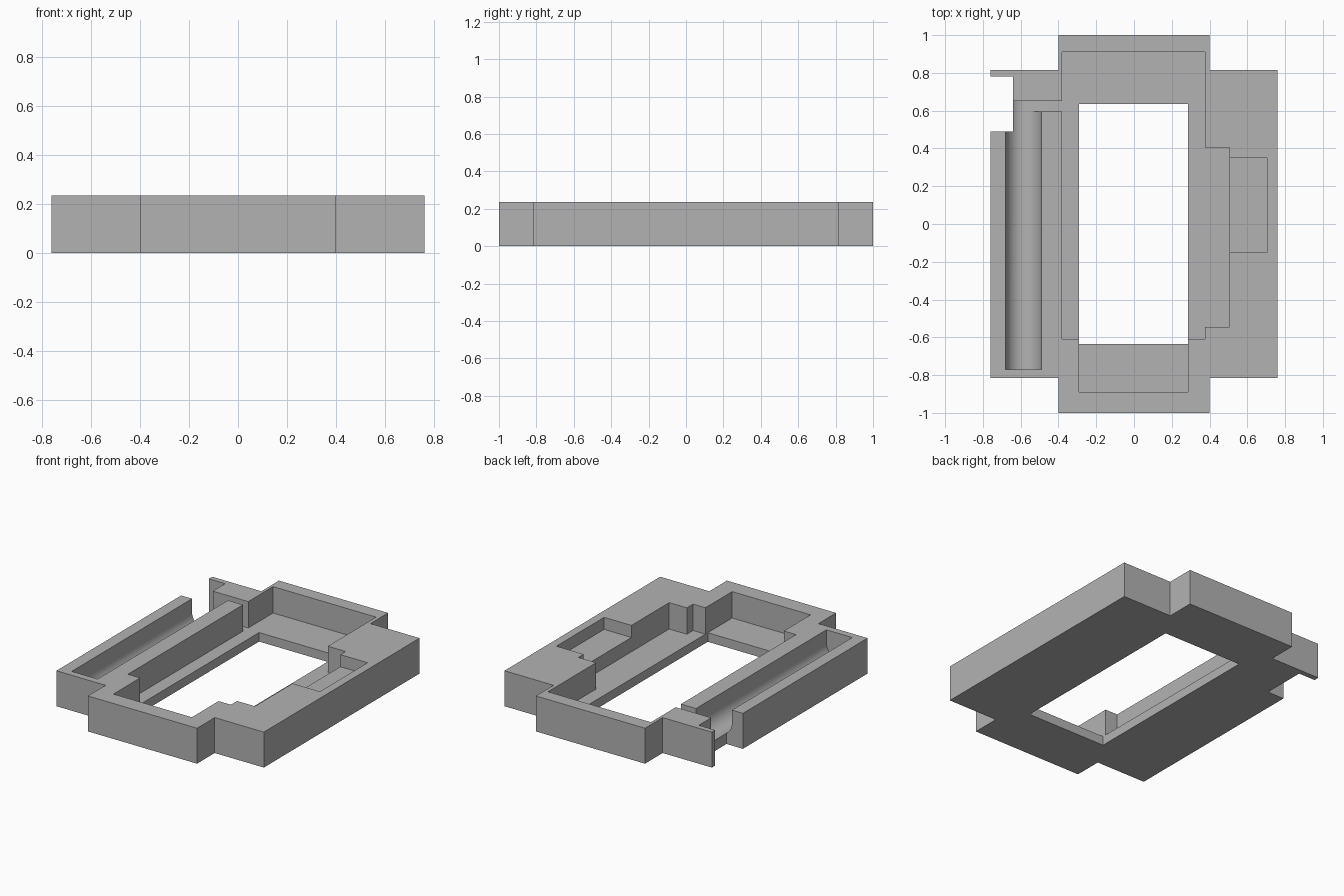
import bpy, bmesh, math

if "Cube" in bpy.data.objects:
    bpy.data.objects.remove(bpy.data.objects["Cube"], do_unlink=True)

TOP, FLOOR = 0.235, 0.06
ABOVE = TOP + 0.1

grey = bpy.data.materials.new("plain_grey")
grey.use_nodes = True
colour = (0.45, 0.45, 0.45, 1)
grey.diffuse_color = colour
grey.node_tree.nodes["Principled BSDF"].inputs["Base Color"].default_value = colour


def prism(name, points, vector, offset=(0, 0, 0)):
    """Extrude a closed 3D outline along a vector."""
    bm = bmesh.new()
    face = bm.faces.new([bm.verts.new(p) for p in points])
    ext = bmesh.ops.extrude_face_region(bm, geom=[face])
    verts = [v for v in ext["geom"] if isinstance(v, bmesh.types.BMVert)]
    bmesh.ops.translate(bm, verts=verts, vec=vector)
    bmesh.ops.recalc_face_normals(bm, faces=bm.faces)
    mesh = bpy.data.meshes.new(name)
    bm.to_mesh(mesh)
    bm.free()
    mesh.materials.append(grey)
    ob = bpy.data.objects.new(name, mesh)
    bpy.context.collection.objects.link(ob)
    return ob


def upright(name, outline, z0, z1):
    return prism(name, [(x, y, z0) for x, y in outline], (0, 0, z1 - z0))


def box(name, x0, x1, y0, y1, z0, z1=ABOVE):
    return upright(name, [(x0, y0), (x1, y0), (x1, y1), (x0, y1)], z0, z1)


def cut(target, cutter):
    """Subtract the cutter and remove it."""
    mod = target.modifiers.new("cut", "BOOLEAN")
    mod.operation = "DIFFERENCE"
    mod.solver = "EXACT"
    mod.object = cutter
    bpy.context.view_layer.objects.active = target
    bpy.ops.object.modifier_apply(modifier=mod.name)
    bpy.data.objects.remove(cutter, do_unlink=True)


# Cross-shaped outer block
quarter = [(0.76, 0.815), (0.4, 0.815), (0.4, 1.0)]
outline = quarter + [(-x, y) for x, y in reversed(quarter)]
outline += [(-x, -y) for x, y in quarter] + [(x, -y) for x, y in reversed(quarter)]
tray = upright("tray_housing", outline, 0, TOP)

# Main stepped pocket, with the wire channel on its right side
pocket = [(-0.29, -0.89), (0.285, -0.89), (0.285, -0.61), (0.375, -0.61),
          (0.375, -0.545), (0.505, -0.545), (0.505, 0.405), (0.375, 0.405),
          (0.375, 0.91), (-0.38, 0.91), (-0.38, 0.65), (-0.6, 0.65),
          (-0.6, 0.595), (-0.38, 0.595), (-0.38, -0.61), (-0.29, -0.61)]
cut(tray, upright("pocket_cutter", pocket, FLOOR, ABOVE))

# Shallow side recess and through window
cut(tray, box("recess_cutter", 0.45, 0.705, -0.15, 0.35, 0.155))
cut(tray, box("window_cutter", -0.29, 0.285, -0.635, 0.635, -0.1))

# Long round-bottomed groove
cx, radius, cz = -0.585, 0.095, 0.148
steps = 16
groove = [(-0.68, -0.77, ABOVE)]
for i in range(steps + 1):
    a = math.pi * (1 + i / steps)
    groove.append((cx + radius * math.cos(a), -0.77, cz + radius * math.sin(a)))
groove.append((cx + radius, -0.77, ABOVE))
cut(tray, prism("groove_cutter", groove, (0, 0.65 + 0.77, 0)))

# Clear the head of the groove and open the notch in the outer wall
cut(tray, box("notch_cutter", -0.9, -0.64, 0.49, 0.78, -0.1))

bpy.ops.object.select_all(action="DESELECT")
tray.select_set(True)
bpy.context.view_layer.objects.active = tray
bpy.ops.object.shade_smooth_by_angle(angle=math.radians(25))
